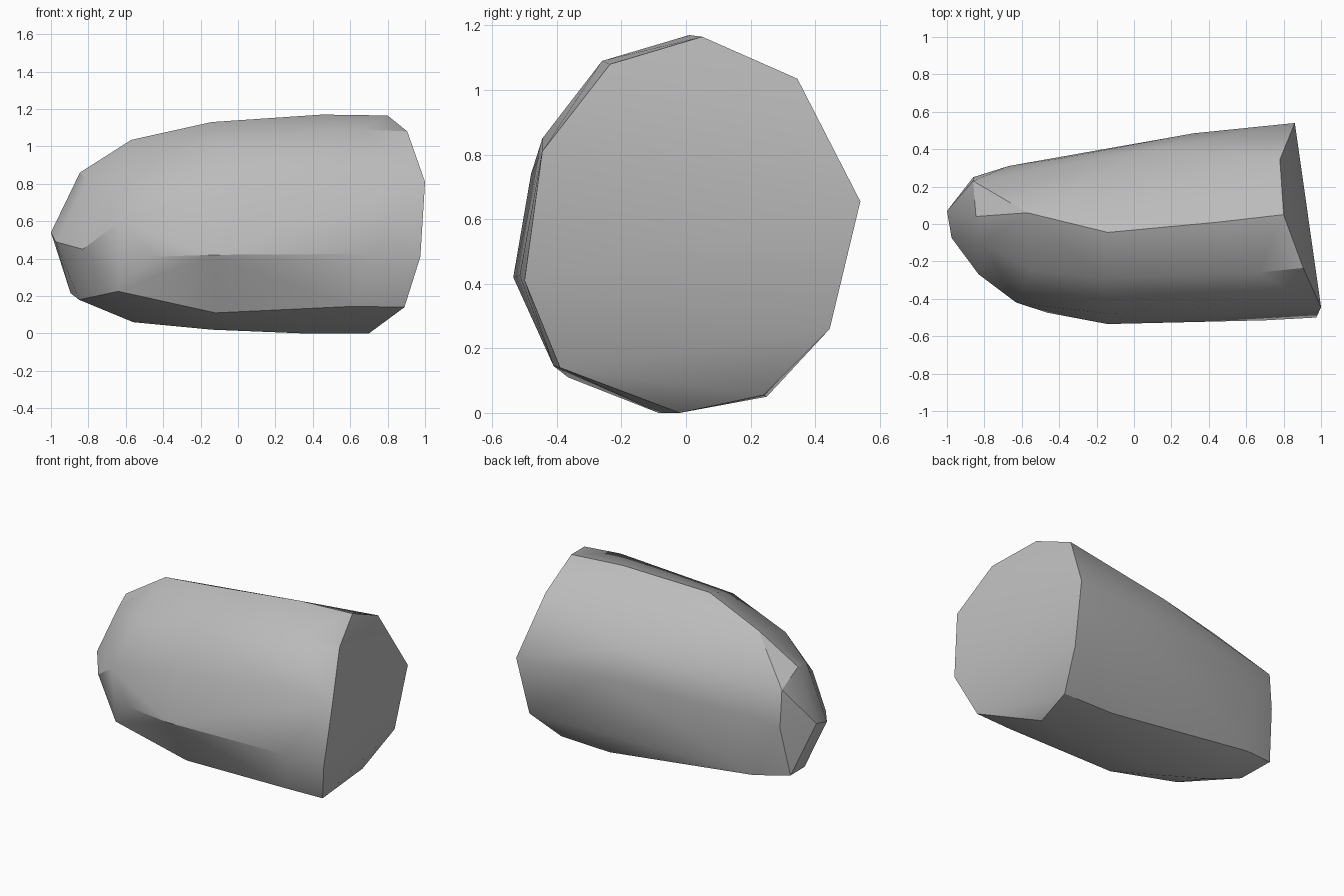
import bpy
import bmesh
from math import radians

# Remove the default object only
default_object = bpy.data.objects.get("Cube")
if default_object:
    bpy.data.objects.remove(default_object, do_unlink=True)


def make_material(name, colour):
    """Plain flat material shown alike in the viewport and in a render."""
    material = bpy.data.materials.new(name)
    material.use_nodes = True
    material.diffuse_color = colour
    shader = material.node_tree.nodes["Principled BSDF"]
    shader.inputs["Base Color"].default_value = colour
    shader.inputs["Roughness"].default_value = 0.8
    return material


def make_hull(name, sections, material, sharp_angle):
    """Stretch a faceted convex skin over the corner points of all sections."""
    bm = bmesh.new()
    for section in sections:
        for corner in section:
            bm.verts.new(corner)
    result = bmesh.ops.convex_hull(bm, input=list(bm.verts))

    # Corners that fell inside the skin are not needed
    loose = [item for item in result["geom_interior"] if isinstance(item, bmesh.types.BMVert)]
    bmesh.ops.delete(bm, geom=loose, context="VERTS")
    bmesh.ops.recalc_face_normals(bm, faces=list(bm.faces))

    mesh = bpy.data.meshes.new(name)
    bm.to_mesh(mesh)
    bm.free()
    mesh.materials.append(material)

    body = bpy.data.objects.new(name, mesh)
    bpy.context.collection.objects.link(body)
    bpy.ops.object.select_all(action="DESELECT")
    body.select_set(True)
    bpy.context.view_layer.objects.active = body
    bpy.ops.object.shade_smooth_by_angle(angle=radians(sharp_angle))
    return body


# Broad ten-sided end, slightly domed
broad_end = [
    (.8, .05, 1.165), (.78, .345, 1.035), (.86, .54, .655), (.83, .445, .26),
    (.74, .24, .055), (.7, -.02, 0), (.89, -.39, .14), (.975, -.5, .41),
    (1, -.445, .81), (.905, -.235, 1.08),
]

# Gently swelling corners behind the broad end
shoulder = [
    (.45, .01, 1.17), (.66, -.26, 1.09), (.5, -.445, .85), (.7, -.515, .425),
    (.62, -.41, .145), (.35, -.085, 0), (.38, .25, .05), (.32, .485, .655),
]

# Widest belt around the middle
middle = [
    (-.14, -.045, 1.13), (-.14, -.29, 1.03), (-.14, -.48, .74), (-.14, -.535, .42),
    (-.12, -.365, .11), (-.14, -.05, .02), (.1, .4, .87), (-.4, .35, .7),
]

# Taper leading into the nose
taper = [
    (-.57, .06, 1.035), (-.55, -.25, .9), (-.63, -.42, .6), (-.46, -.475, .41),
    (-.64, -.36, .225), (-.56, 0, .06), (-.67, .25, .18), (-.67, .31, .6),
]

# Blunt pointed nose
nose = [
    (-.845, .04, .86), (-.81, -.1, .82), (-.83, -.27, .45), (-.85, -.02, .18),
    (-.895, .19, .215), (-.86, .25, .54), (-.86, .23, .785),
    (-.975, -.075, .49), (-1, .07, .54),
]

stone_grey = make_material("stone grey", (.5, .5, .5, 1))
make_hull(
    "faceted_body",
    [broad_end, shoulder, middle, taper, nose],
    stone_grey,
    sharp_angle=30,
)
